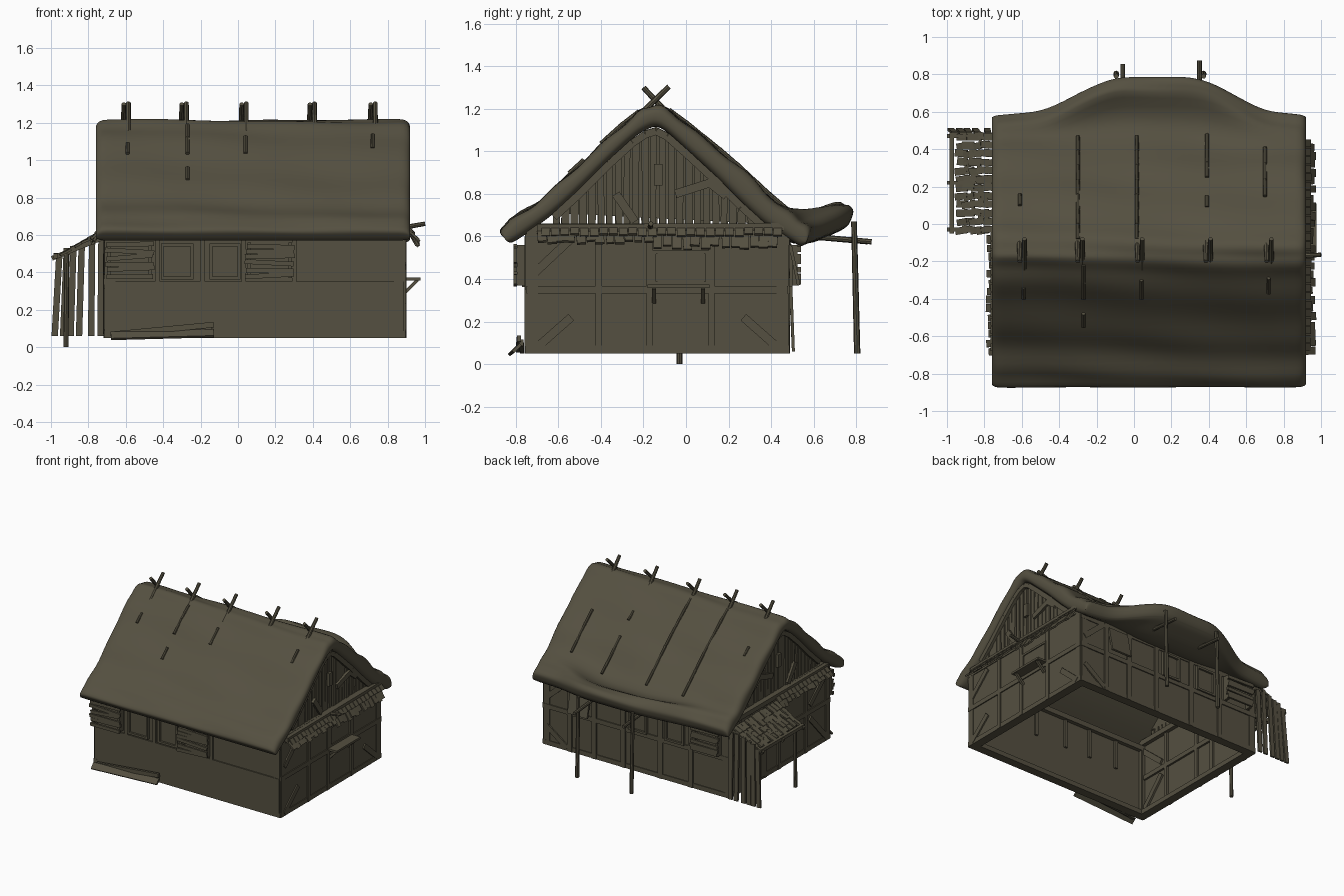
import bpy, bmesh, math, random
from mathutils import Vector

if "Cube" in bpy.data.objects:
    bpy.data.objects.remove(bpy.data.objects["Cube"])
random.seed(4)
R = random.uniform

mat = bpy.data.materials.new("weathered_olive_brown")
mat.diffuse_color = (0.09, 0.08, 0.052, 1)
mat.use_nodes = True
mat.node_tree.nodes["Principled BSDF"].inputs["Base Color"].default_value = mat.diffuse_color
parts = {}

def bm_for(name):
    if name not in parts:
        parts[name] = bmesh.new()
    return parts[name]

def beam(name, p, q, w, d, up=(0, 0, 1)):
    """Box from p to q, w wide, d thick along up."""
    bm = bm_for(name)
    p, q, up = Vector(p), Vector(q), Vector(up)
    a = (q - p).normalized()
    n = (up - a * up.dot(a)).normalized() * d / 2
    s = a.cross(n).normalized() * w / 2
    v = [bm.verts.new(c + i * s + j * n) for c in (p, q)
         for i, j in ((-1, -1), (1, -1), (1, 1), (-1, 1))]
    for f in ((3, 2, 1, 0), (4, 5, 6, 7), (0, 1, 5, 4), (1, 2, 6, 5), (2, 3, 7, 6), (3, 0, 4, 7)):
        bm.faces.new([v[i] for i in f])

def pole(name, p, q, r):
    """Tapered round stick from p to q."""
    p, q = Vector(p), Vector(q)
    m = (q - p).to_track_quat('Z', 'Y').to_matrix().to_4x4()
    m.translation = (p + q) / 2
    bmesh.ops.create_cone(bm_for(name), cap_ends=True, segments=8, radius1=r,
                          radius2=r * 0.9, depth=(q - p).length, matrix=m)

# wall frames: (along wall, height, outward distance) -> point
WALL = {
    "front": (lambda u, z, d=0: Vector((u, -0.75 - d, z)), (0, -1, 0), -0.71, 0.89, 0.62),
    "back": (lambda u, z, d=0: Vector((u, 0.48 + d, z)), (0, 1, 0), -0.71, 0.89, 0.61),
    "right": (lambda u, z, d=0: Vector((0.89 + d, u, z)), (1, 0, 0), -0.75, 0.48, 0.66),
    "left": (lambda u, z, d=0: Vector((-0.71 - d, u, z)), (-1, 0, 0), -0.75, 0.48, 0.66),
}

def timber(w, u0, z0, u1, z1, width=0.04, out=0.01, inn=0.045, name="_timbers"):
    P, n = WALL[w][:2]
    c = (out - inn) / 2
    beam(w + name, P(u0, z0, c), P(u1, z1, c), width, out + inn, n)

def window(w, a, b, z0=0.37, z1=0.545, out=0.02):
    """Frame, sill and recessed panel."""
    for u in (a, b):
        timber(w, u, z0, u, z1, 0.016, out, 0.0, "_window_frames")
    for z in (z0, z1):
        timber(w, a - 0.008, z, b + 0.008, z, 0.016, out, 0.0, "_window_frames")
    timber(w, (a + b) / 2, z0, (a + b) / 2, z1, b - a - 0.03, 0.005, 0.0, "_window_panels")

def boarded(w, a, b, z0=0.37, z1=0.56, n=6):
    """Window box covered by crooked boards."""
    for u in (a + 0.01, b - 0.01):
        timber(w, u, z0, u, z1, 0.02, 0.045, 0.0, "_boarded_windows")
    for i in range(n):
        z = z0 + (i + 0.5) * (z1 - z0) / n
        timber(w, a - R(0, .015), z + R(-.012, .012), b + R(0, .015), z + R(-.012, .012),
               0.025, 0.06, -0.045, "_boarded_windows")

# ---------- walls, sills and corner posts
for w, (P, n, a, b, top) in WALL.items():
    beam(w + "_wall", P((a + b) / 2, 0.05, -0.015), P((a + b) / 2, top, -0.015), b - a, 0.03, n)
    timber(w, a, 0.068, b, 0.068, 0.036, 0.006, 0.06)
    timber(w, a, top - 0.03, b, top - 0.03, 0.04, 0.006, 0.06)
    for u in (a + 0.03, b - 0.03):
        timber(w, u, 0.05, u, top, 0.05, 0.005, 0.06)
    if w != "front":
        timber(w, a, 0.35, b, 0.35, 0.035, 0.008)

# front: raised lower panel, windows, boarded windows
beam("front_lower_panel", (0.105, -0.753, 0.085), (0.105, -0.753, 0.35), 1.56, 0.012, (0, -1, 0))
for x in (-0.43, -0.19, 0.03, 0.3):
    timber("front", x, 0.35, x, 0.6, 0.025)
window("front", -0.405, -0.245)
window("front", -0.145, 0.005)
boarded("front", -0.70, -0.46)
boarded("front", 0.05, 0.29)
beam("fallen_planks", (-0.66, -0.79, 0.07), (-0.13, -0.785, 0.12), 0.03, 0.02, (0, -1, 0))
beam("fallen_planks", (-0.68, -0.815, 0.06), (-0.13, -0.795, 0.075), 0.05, 0.014, (0, -0.5, 0.5))
beam("fallen_planks", (-0.6, -0.77, 0.065), (-0.14, -0.775, 0.1), 0.03, 0.02, (0, -1, 0))

# back: posts, braces, windows
for x in (-0.38, -0.12, 0.2, 0.45, 0.66):
    timber("back", x, 0.05, x, 0.6)
timber("back", 0.86, 0.2, 0.68, 0.07)
timber("back", 0.86, 0.42, 0.68, 0.58)
boarded("back", -0.64, -0.42)
window("back", -0.32, -0.17)
window("back", 0.0, 0.14)
beam("back_shutter", (0.56, 0.49, 0.56), (0.56, 0.53, 0.37), 0.17, 0.015, (0, 1, 0))

# right: braces, hatch, counter
for y in (-0.41, -0.17, 0.12):
    timber("right", y, 0.05, y, 0.63, 0.03)
for y0, y1, m in ((-0.71, -0.54, 1), (0.44, 0.27, 1)):
    timber("right", y0, 0.07, y1, 0.22)
timber("right", -0.71, 0.43, -0.54, 0.59)
window("right", -0.15, 0.1, 0.38, 0.525, 0.012)
beam("counter", (0.935, -0.18, 0.365), (0.935, 0.11, 0.365), 0.08, 0.016)
for y in (-0.15, 0.08):
    beam("counter", (0.89, y, 0.29), (0.96, y, 0.36), 0.018, 0.018)

# left: braces and door
for y in (-0.45, -0.12, 0.05, 0.36):
    timber("left", y, 0.05, y, 0.63, 0.03)
timber("left", -0.71, 0.07, -0.5, 0.3)
timber("left", -0.71, 0.58, -0.5, 0.4)
for i in range(6):
    y = 0.09 + i * 0.046
    timber("left", y, 0.07, y, 0.5, 0.04, 0.012, 0, "_door")

# ---------- thatched roof: profile swept along x, back eave swells
OUT = [(-.853, .59), (-.872, .63), (-.80, .695), (-.68, .775), (-.55, .89), (-.40, 1.03), (-.28, 1.14), (-.2, 1.198),
       (-.14, 1.215), (-.06, 1.18), (.05, 1.09), (.2, .97), (.33, .85), (.45, .74), (.53, .685), (.578, .635), (.572, .59)]
INN = [(-.842, .578), (-.815, .573), (-.74, .62), (-.62, .71), (-.5, .82), (-.36, .96), (-.25, 1.06), (-.19, 1.1),
       (-.14, 1.115), (-.09, 1.09), (.0, 1.01), (.13, .89), (.26, .76), (.37, .66), (.46, .6), (.53, .555), (.56, .565)]

def lerp(tab, x):
    for (a, fa), (b, fb) in zip(tab, tab[1:]):
        if x <= b:
            t = max(0, (x - a) / (b - a))
            return fa + (fb - fa) * t
    return tab[-1][1]

def dense(pts, k=4):
    """Catmull-Rom resampling."""
    V = [Vector(p) for p in pts]
    res = []
    for i in range(len(V) - 1):
        a, b, c, d = V[max(i - 1, 0)], V[i], V[i + 1], V[min(i + 2, len(V) - 1)]
        for j in range(k):
            t = j / k
            res.append(0.5 * (2 * b + (c - a) * t + (2 * a - 5 * b + 4 * c - d) * t * t
                              + (3 * b - a - 3 * c + d) * t ** 3))
    return res + [V[-1]]

BUMP = [(-.76, 0), (-.5, .1), (-.4, .3), (-.25, .7), (-.1, 1), (.3, 1), (.42, .85), (.55, .5), (.7, .12), (.92, 0)]

def bulge(p, x):
    b = sum(lerp(BUMP, x + o) for o in (-.06, -.03, 0, .03, .06)) / 5
    t = min(1, max(0, (p.y_ - 0.3) / 0.26)) if hasattr(p, "y_") else min(1, max(0, (p[0] - 0.3) / 0.26))
    w = t * t * (3 - 2 * t)
    return Vector((p[0] + 0.205 * b * w, p[1] + b * (0.09 * w - 0.4 * w * (1 - w))))

bm = bm_for("thatch_roof")
do, di = dense(OUT), dense(INN)
ends = [(0, .3), (.006, .6), (.018, .83), (.036, .96), (.06, 1)]
sta = [(-.76 + e, s) for e, s in ends] + [(-.66 + i * .04, 1) for i in range(37)] + [(.92 - e, s) for e, s in ends[::-1]]
rings = []
for x, s in sta:
    ring = []
    for i, (o, n) in enumerate(zip(do, di)):
        mid = (o + n) / 2
        k = s * (1 + 0.13 * math.sin(i * 0.95 + 1.2 * math.sin(x * 2.3)) * (1 if 6 < i < 58 else 0.3)
                 + 0.06 * math.sin(x * 9 + i * 0.4))
        o2, n2 = bulge(mid + (o - mid) * k, x), bulge(mid + (n - mid) * s, x)
        ring.append((bm.verts.new((x, *o2)), bm.verts.new((x, *n2))))
    rings.append(ring)
for A, B in zip(rings, rings[1:]):
    for i in range(len(A) - 1):
        bm.faces.new((A[i][0], B[i][0], B[i + 1][0], A[i + 1][0]))
        bm.faces.new((A[i + 1][1], B[i + 1][1], B[i][1], A[i][1]))
    for i in (0, -1):
        bm.faces.new((A[i][0], A[i][1], B[i][1], B[i][0]))
for A in (rings[0], rings[-1]):
    for i in range(len(A) - 1):
        bm.faces.new((A[i][0], A[i + 1][0], A[i + 1][1], A[i][1]))

# ---------- gable planks, rafters and nailed boards
for x, sx in ((0.865, 1), (-0.69, -1)):
    g = "right_gable" if sx > 0 else "left_gable"
    b2 = bm_for(g + "_backing")
    b2.faces.new([b2.verts.new((x - sx * .012, *p)) for p in INN[3:14]])
    for i in range(26):
        y = -0.65 + i * 0.0415
        z = min(lerp(INN, y - .015), lerp(INN, y + .015))
        if z > 0.69:
            beam(g + "_planks", (x, y + R(-.004, .004), 0.64), (x, y, z), R(.028, .038), R(.012, .022), (1, 0, 0))
    X = x + sx * 0.016
    for (ya, za), (yb, zb) in zip(INN[3:13], INN[4:14]):
        beam(g + "_rafters", (X, ya, za - .02), (X, yb, zb - .02), 0.035, 0.03, (1, 0, 0))
    for p, q in (((-.33, .8), (-.24, .67)), ((-.13, .94), (-.13, .84)), ((-.05, .8), (.17, .87)), ((.1, .86), (.19, .79))):
        beam(g + "_nailed_boards", (X, *p), (X, *q), 0.04, 0.02, (1, 0, 0))
    xb = 0.905 if sx > 0 else -0.725
    beam(g + "_tie_beam", (xb, -0.7, 0.64), (xb, 0.46, 0.645), 0.03, 0.035)
    # strip of hanging shingles
    for i in range(25):
        y = -0.68 + i * 0.0455
        if sx < 0 and y > -0.08:
            continue
        low = R(.565, .58) if y < -.17 else R(.535, .56)
        beam(g + "_shingles", (xb, y, 0.63), (xb + sx * R(.045, .065), y + R(-.008, .008), low),
             R(.036, .046), 0.013, (sx, 0, 0.6))
        beam(g + "_shingles", (xb, y + .02, 0.648), (xb + sx * .038, y + .02, R(.6, .61)),
             0.04, 0.012, (sx, 0, 0.6))
pole("beam_end", (0.86, -0.17, 0.635), (1.0, -0.165, 0.66), 0.013)

# ---------- side porch: shingled lean-to, post, crooked fence planks
for r in range(5):
    x0, z0 = -0.74 - r * 0.038, 0.605 - r * 0.022
    for i in range(12):
        y = -0.03 + i * 0.045
        beam("porch_shingles", (x0, y, z0 + R(0, .01)), (x0 - R(.05, .065), y + R(-.01, .01), z0 - .025),
             R(.034, .043), 0.012)
for y in (-0.03, 0.22, 0.47):
    beam("porch_rafters", (-0.71, y, 0.59), (-0.995, y, 0.475), 0.02, 0.025)
beam("porch_beam", (-0.975, -0.05, 0.487), (-0.975, 0.49, 0.49), 0.025, 0.025)
pole("porch_post", (-0.92, -0.03, 0.0), (-0.915, -0.03, 0.51), 0.014)
for xb, xt, zt in ((-.98, -.955, .5), (-.935, -.915, .53), (-.895, -.88, .54), (-.85, -.835, .56), (-.785, -.78, .57), (-.735, -.73, .57)):
    beam("porch_fence_planks", (xb, 0.505, 0.06), (xt, 0.485, zt), 0.034, 0.014, (0, 1, 0))

# ---------- poles holding up the back eave
for x, xp, ye in ((-0.06, -0.095, 0.855), (0.35, 0.372, 0.873)):
    pole("eave_posts", (xp, 0.805, 0.05), (xp, 0.79, 0.67), 0.015)
    pole("eave_logs", (x, 0.47, 0.61), (x, ye, 0.575), 0.014)

# ---------- crossed sticks on the ridge and lashing rods on the thatch
for x in (-0.6, -0.29, 0.03, 0.395, 0.72):
    pole("ridge_crosses", (x - .014, -0.07, 1.16), (x - .01, -0.2, 1.30), 0.014)
    pole("ridge_crosses", (x + .014, -0.24, 1.15), (x + .014, -0.08, 1.305), 0.014)
for x, ya, yb in ((-.3, -.08, .47), (.015, -.08, .47), (.39, .25, .48), (.7, .15, .41), (-.61, .1, .16), (.39, .09, .15),
                  (-.27, -.4, -.22), (-.27, -.55, -.48), (.04, -.4, -.3), (.72, -.37, -.29), (-.59, -.4, -.34)):
    n = max(1, round((yb - ya) / 0.08))
    ys = [ya + (yb - ya) * i / n for i in range(n + 1)]
    for a, b in zip(ys, ys[1:]):
        pole("thatch_rods", (x, a, lerp(OUT, a) + .006), (x, b, lerp(OUT, b) + .006), 0.011)

# ---------- turn the parts into objects
for name, b in parts.items():
    bmesh.ops.recalc_face_normals(b, faces=b.faces)
    me = bpy.data.meshes.new(name)
    b.to_mesh(me)
    b.free()
    me.materials.append(mat)
    ob = bpy.data.objects.new(name, me)
    bpy.context.collection.objects.link(ob)
    if name == "thatch_roof":
        me.polygons.foreach_set("use_smooth", [True] * len(me.polygons))
